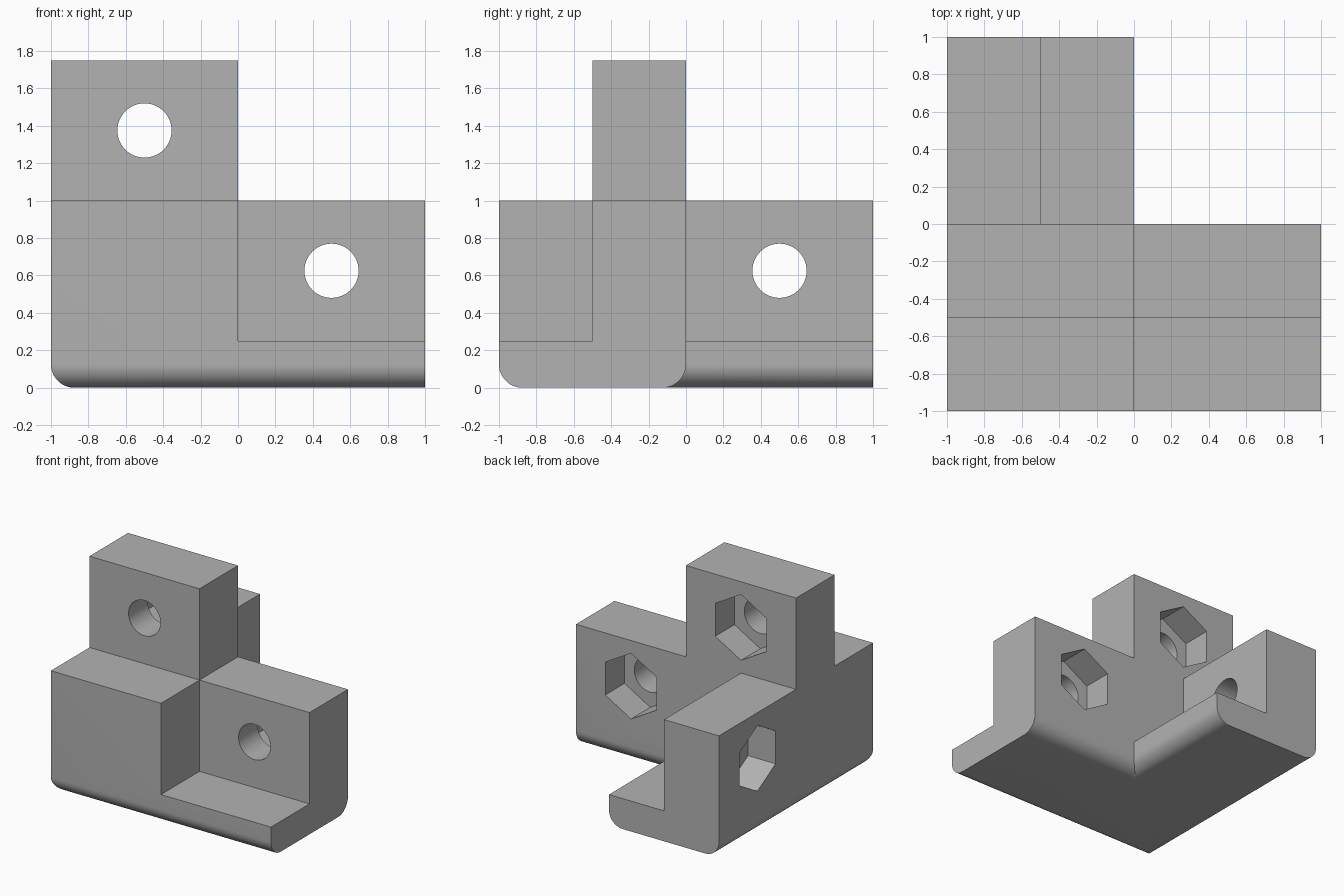
import bpy, bmesh, math
from mathutils import Matrix, Vector

cube = bpy.data.objects.get("Cube")
if cube:
    bpy.data.objects.remove(cube, do_unlink=True)

TOP, ARM_TOP, LEDGE_TOP = 1.75, 1.0, 0.25
FILLET, STEPS = 0.125, 12
HOLE_R, NUT_R, NUT_DEPTH = 0.145, 0.27, 0.25

grey = bpy.data.materials.new("plain grey")
grey.use_nodes = True
colour = (0.45, 0.45, 0.45, 1)
grey.diffuse_color = colour
grey.node_tree.nodes["Principled BSDF"].inputs["Base Color"].default_value = colour


def add_object(name, bm):
    bmesh.ops.recalc_face_normals(bm, faces=bm.faces)
    mesh = bpy.data.meshes.new(name)
    bm.to_mesh(mesh)
    bm.free()
    mesh.materials.append(grey)
    ob = bpy.data.objects.new(name, mesh)
    bpy.context.collection.objects.link(ob)
    return ob


def box(name, low, high):
    low, high = Vector(low), Vector(high)
    bm = bmesh.new()
    bmesh.ops.create_cube(bm, size=1, matrix=Matrix.Translation((low + high) / 2)
                          @ Matrix.Diagonal((*(high - low), 1)))
    return add_object(name, bm)


def prism(name, radius, sides, length, centre, turn):
    # Lies along y, or along x when turned
    bm = bmesh.new()
    bmesh.ops.create_cone(bm, cap_ends=True, segments=sides, radius1=radius,
                          radius2=radius, depth=length,
                          matrix=Matrix.Translation(centre)
                          @ Matrix.Rotation(turn, 4, 'Z')
                          @ Matrix.Rotation(math.pi / 2, 4, 'X')
                          @ Matrix.Rotation(math.pi / 2 if sides > 6 else 0, 4, 'Z'))
    return add_object(name, bm)


def cut(body, cutter):
    cutter.hide_render = True
    mod = body.modifiers.new("cut", 'BOOLEAN')
    mod.operation, mod.solver, mod.object = 'DIFFERENCE', 'EXACT', cutter
    bpy.context.view_layer.objects.active = body
    bpy.ops.object.modifier_apply(modifier=mod.name)
    bpy.data.objects.remove(cutter, do_unlink=True)


# L-shaped body with rounded, mitred long bottom edges and square arm ends
bm = bmesh.new()
levels = []
for i in range(STEPS + 1):
    a = math.pi / 2 * i / STEPS
    levels.append((FILLET * (1 - math.sin(a)), FILLET * (1 - math.cos(a))))
levels.append((0, TOP))
rings = []
for o, z in levels:
    outline = [(o - 1, o - 1), (1, o - 1), (1, -o), (-o, -o), (-o, 1), (o - 1, 1)]
    rings.append([bm.verts.new((x, y, z)) for x, y in outline])
for lower, upper in zip(rings, rings[1:]):
    for k in range(6):
        j = (k + 1) % 6
        bm.faces.new((lower[k], lower[j], upper[j], upper[k]))
bm.faces.new(rings[0])
bm.faces.new(rings[-1])
body = add_object("corner_bracket", bm)

# Steps that leave the tall plate, the two arm walls and their ledges
steps = {
    "back_step": ((-2, 0, ARM_TOP), (2, 2, 2)),
    "left_step": ((0, -2, ARM_TOP), (2, 2, 2)),
    "front_step": ((-2, -2, ARM_TOP), (2, -0.5, 2)),
    "left_ledge": ((0, -2, LEDGE_TOP), (2, -0.5, 2)),
    "back_ledge": ((-0.5, 0, LEDGE_TOP), (0.5, 2, 2)),
}
for name, (low, high) in steps.items():
    cut(body, box(name, low, high))

# Bolt holes, each with a hexagonal nut pocket on its outer face:
# face point, inward direction, turn about z
bolts = [
    ((-0.5, 0, 1.375), (0, -1, 0), 0),
    ((0.5, 0, 0.625), (0, -1, 0), 0),
    ((-1, 0.5, 0.625), (1, 0, 0), math.pi / 2),
]
for face, inward, turn in bolts:
    face, inward = Vector(face), Vector(inward)
    cut(body, prism("nut_pocket", NUT_R, 6, 2 * NUT_DEPTH, face, turn))
    cut(body, prism("bolt_hole", HOLE_R, 48, 0.5, face + inward * 0.4, turn))

# Smooth fillets and holes, sharp elsewhere
bpy.ops.object.select_all(action='DESELECT')
body.select_set(True)
bpy.context.view_layer.objects.active = body
bpy.ops.object.shade_smooth_by_angle(angle=math.radians(30))
